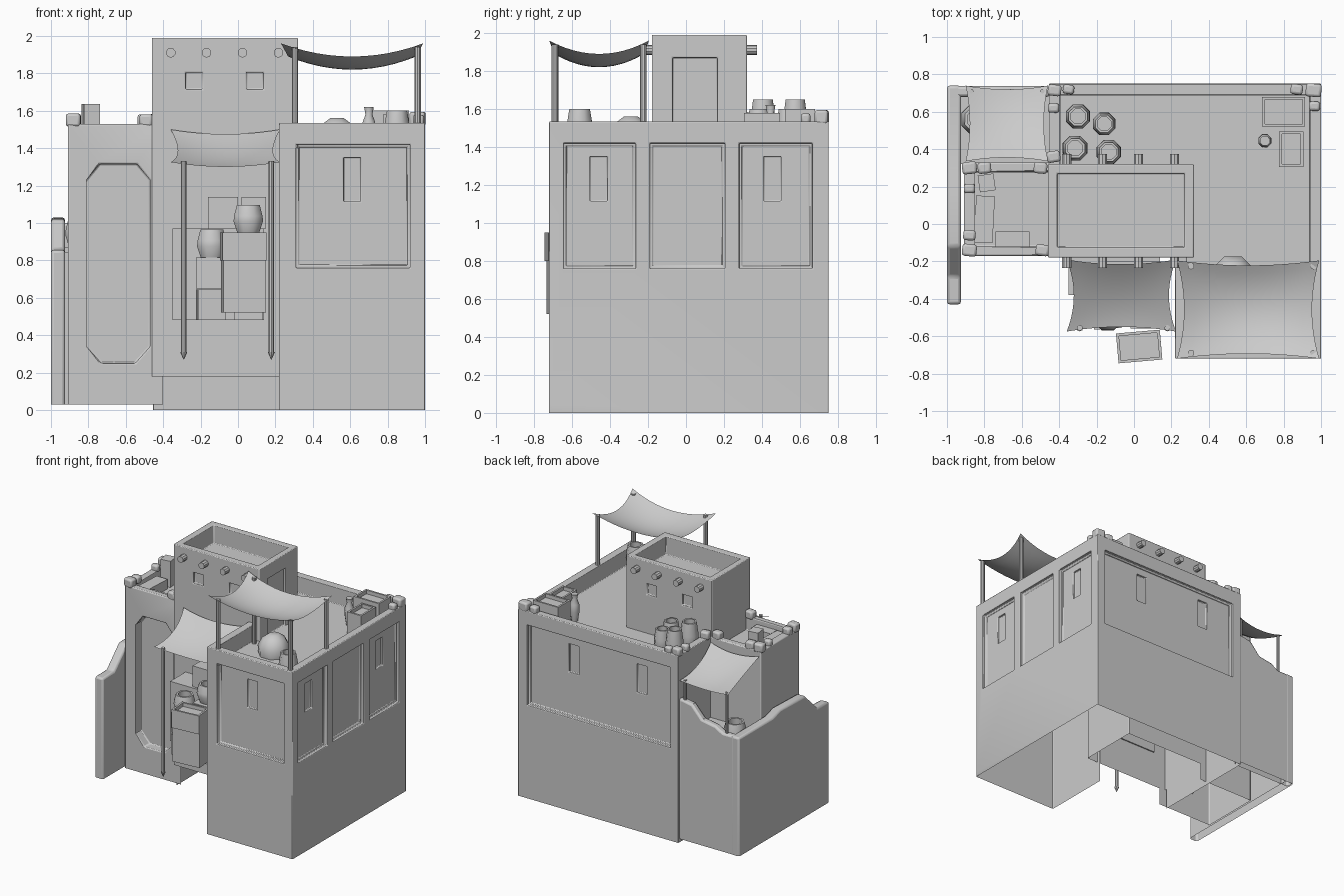
import bpy, bmesh, math, random
from mathutils import Vector, Matrix

if "Cube" in bpy.data.objects:
    bpy.data.objects.remove(bpy.data.objects["Cube"])

random.seed(4)
round_parts = []


def add(name, bm, rot=0, loc=(0, 0, 0)):
    bmesh.ops.recalc_face_normals(bm, faces=bm.faces)
    me = bpy.data.meshes.new(name)
    bm.to_mesh(me)
    bm.free()
    ob = bpy.data.objects.new(name, me)
    ob.location = loc
    ob.rotation_euler[2] = math.radians(rot)
    bpy.context.collection.objects.link(ob)
    return ob


def box(name, x0, x1, y0, y1, z0, z1, rot=0):
    bm = bmesh.new()
    bmesh.ops.create_cube(bm, size=1, matrix=Matrix.Diagonal((x1 - x0, y1 - y0, z1 - z0, 1)))
    return add(name, bm, rot, ((x0 + x1) / 2, (y0 + y1) / 2, (z0 + z1) / 2))


def prism(name, pts, vec):
    bm = bmesh.new()
    f = bm.faces.new([bm.verts.new(p) for p in pts])
    r = bmesh.ops.extrude_face_region(bm, geom=[f])
    bmesh.ops.translate(bm, vec=vec, verts=[v for v in r['geom'] if isinstance(v, bmesh.types.BMVert)])
    return add(name, bm)


def rod(name, a, b, r, n=10, tip=1.0):
    a, b = Vector(a), Vector(b)
    bm = bmesh.new()
    m = Matrix.Translation((a + b) / 2) @ (b - a).to_track_quat('Z', 'Y').to_matrix().to_4x4()
    bmesh.ops.create_cone(bm, cap_ends=True, segments=n, radius1=r, radius2=r * tip, depth=(b - a).length, matrix=m)
    return add(name, bm)


def lathe(name, x, y, z, prof, n=8):
    bm = bmesh.new()
    rings = [[bm.verts.new((r * math.cos(2 * math.pi * i / n + .39), r * math.sin(2 * math.pi * i / n + .39), h))
              for i in range(n)] for r, h in prof]
    for a, b in zip(rings, rings[1:]):
        for i in range(n):
            bm.faces.new((a[i], a[(i + 1) % n], b[(i + 1) % n], b[i]))
    bm.faces.new(rings[0])
    bm.faces.new(rings[-1])
    ob = add(name, bm, 0, (x, y, z))
    round_parts.append(ob)
    return ob


def pot(name, x, y, z, r, h):
    return lathe(name, x, y, z, [(r * .75, 0), (r, h * .4), (r * .97, h * .6), (r * .78, h), (r * .6, h), (r * .62, h * .7)])


def cut(ob, *cutters):
    bpy.context.view_layer.objects.active = ob
    for c in cutters:
        c.hide_render = True
        m = ob.modifiers.new('cut', 'BOOLEAN')
        m.operation, m.solver, m.object = 'DIFFERENCE', 'EXACT', c
        bpy.ops.object.modifier_apply(modifier=m.name)
        bpy.data.objects.remove(c)


def open_up(ob, also=lambda n, c: False):
    """Remove the underside (and any other matching face) so the walls are a hollow shell."""
    bm = bmesh.new()
    bm.from_mesh(ob.data)
    low = min(v.co.z for v in bm.verts)
    gone = [f for f in bm.faces if max(v.co.z for v in f.verts) < low + .002
            or also(f.normal, f.calc_center_median())]
    bmesh.ops.delete(bm, geom=gone, context='FACES')
    bm.to_mesh(ob.data)
    bm.free()


def soften(ob, w=.012):
    m = ob.modifiers.new('soft', 'BEVEL')
    m.width, m.segments, m.limit_method, m.angle_limit = w, 2, 'ANGLE', math.radians(40)


def cloth(name, x0, x1, y0, y1, zf, zb, sag, pinch=.1, n=12):
    bm = bmesh.new()
    bmesh.ops.create_grid(bm, x_segments=n, y_segments=n, size=1)
    for v in bm.verts:
        u, w = v.co.x, v.co.y
        v.co = ((x0 + x1) / 2 + (x1 - x0) / 2 * u * (1 - pinch * (1 - w * w)),
                (y0 + y1) / 2 + (y1 - y0) / 2 * w * (1 - pinch * (1 - u * u)),
                zf + (zb - zf) * (w + 1) / 2 - sag * (1 - (u * u + w * w) / 2))
    return add(name, bm)


def tray(name, x0, x1, y0, y1, z0, z1, rot=0):
    ob = box(name, x0, x1, y0, y1, z0, z1, rot)
    cut(ob, box('c', x0 + .015, x1 - .015, y0 + .015, y1 - .015, z1 - .03, z1 + .1, rot))
    return ob


# Main L-shaped house with a sunken roof
def ell(o, z):
    return [(1 - o, -.72 + o, z), (1 - o, .75 - o, z), (-.455 + o, .75 - o, z),
            (-.455 + o, -.15 + o, z), (.22 + o, -.15 + o, z), (.22 + o, -.72 + o, z)]


house = prism('house_walls', ell(0, 0), (0, 0, 1.535))
cut(house, prism('c', ell(.06, 1.4), (0, 0, .3)))


# Stepped wall panels and slit windows
def recess(axis, a, b, wall, s, z0, z1, d):
    lo, hi = sorted((wall - s * d, wall + s * .1))
    return box('c', a, b, lo, hi, z0, z1) if axis == 'y' else box('c', lo, hi, a, b, z0, z1)


for axis, wall, s, panels, slits in [
        ('y', -.72, -1, [(.31, .92)], [.61]),
        ('y', .75, 1, [(-.38, .92)], [-.1, .52]),
        ('x', 1, 1, [(-.645, -.265), (-.19, .205), (.28, .665)], [-.46, .455])]:
    for a, b in panels:
        cut(house, recess(axis, a, b, wall, s, .76, 1.42, .025),
            recess(axis, a + .014, b - .014, wall, s, .774, 1.406, .035))
    for c in slits:
        cut(house, recess(axis, c - .045, c + .045, wall, s, 1.115, 1.35, .055))
open_up(house, lambda n, c: n.y < -.9 and abs(c.y + .15) < .01)
soften(house)

# Roof tower with shallow windows and door, beam ends on both faces
tower = box('tower', -.46, .32, -.18, .32, .18, 1.99)
cut(tower, box('c', -.41, .27, -.125, .27, 1.84, 2.2), box('c', .3, .5, -.07, .165, 1.4, 1.87))
for x in (-.235, .09):
    for y in (-.18, .32):
        cut(tower, box('c', x - .045, x + .045, y - .02, y + .02, 1.715, 1.805))
open_up(tower)
soften(tower, .006)
for i in range(4):
    x = -.36 + i * .192
    for y0, y1 in ((-.235, -.15), (.29, .375)):
        rod('roof_beam_end', (x, y0, 1.91), (x, y1, 1.91), .026)

# Left annex with tall eight-sided doorway niche
annex = box('annex', -.91, -.4, -.17, .33, .03, 1.53)
cut(annex, box('c', -.85, -.3, -.12, .28, 1.42, 1.7))
door = [(-.81, .34), (-.73, .25), (-.55, .25), (-.47, .34), (-.47, 1.23), (-.54, 1.315), (-.74, 1.315), (-.81, 1.23)]
cut(annex, prism('c', [(x, -.3, z) for x, z in door], (0, .2, 0)))
open_up(annex, lambda n, c: n.x > .9 and c.x > -.41)
soften(annex, .008)

# Yard walls with stepped tops
side = [(-.43, .03), (.74, .03), (.74, 1.0), (.3, 1.0), (.2, 1.03), (-.12, 1.02), (-.28, .86), (-.43, .855)]
back = [(-.99, .03), (-.45, .03), (-.45, 1.18), (-.57, 1.16), (-.66, 1.06), (-.78, 1.04), (-.85, 1.0), (-.99, 1.0)]
for w in (prism('yard_wall_side', [(-1, y, z) for y, z in side], (.075, 0, 0)),
          prism('yard_wall_back', [(x, .68, z) for x, z in back], (0, .058, 0))):
    open_up(w)
    soften(w, .015)
box('yard_floor', -.93, -.45, .32, .69, .84, .87)
pot('yard_pot', -.84, .56, .87, .09, .16)

# Cloth shades and their posts
cloth('roof_shade', .23, .99, -.72, -.195, 1.96, 1.96, .14)
for x in (.305, .96):
    for y in (-.69, -.225):
        rod('roof_shade_post', (x, y, 1.4), (x, y, 1.94), .018)
cloth('stall_shade', -.36, .225, -.575, -.19, 1.325, 1.5, .05, .13)
for x in (-.29, .178):
    rod('stall_post', (x, -.555, .31), (x, -.555, 1.33), .015)
    rod('stall_post_tip', (x, -.555, .31), (x, -.555, .27), .019, 8, .1)
cloth('yard_shade', -.9, -.46, .335, .74, 1.49, 1.33, .05)
for x in (-.87, -.49):
    rod('yard_post', (x, .71, .95), (x, .71, 1.335), .012)

# Market stall goods
box('stall_counter', -.35, .14, -.38, -.17, .48, .97)
box('crate_low', -.22, -.07, -.56, -.4, .48, .645, 4)
box('crate_mid', -.22, -.08, -.55, -.4, .65, .815, -3)
pot('crate_pot', -.14, -.49, .815, .085, .15)
box('front_crate', -.085, .145, -.725, -.58, .52, .8, 5)
tray('front_tray', -.09, .145, -.735, -.575, .8, .95, 5)
box('crate_rear', -.02, .13, -.56, -.4, .48, .95)
pot('tall_pot', .055, -.47, .95, .085, .145)
box('counter_crate_left', -.16, 0, -.36, -.2, .97, 1.14)
box('counter_crate_right', .02, .15, -.34, -.2, .97, 1.14)

# Roof goods
for x, y, r, h in [(-.3, .575, .07, .25), (-.16, .535, .065, .2), (-.315, .405, .072, .25), (-.135, .385, .07, .2)]:
    pot('roof_pot', x, y, 1.4, r, h)
tray('roof_crate_wide', .685, .915, .52, .68, 1.4, 1.6)
tray('roof_crate_deep', .775, .905, .305, .495, 1.4, 1.58)
lathe('roof_jug', .7, .445, 1.4, [(.025, 0), (.038, .08), (.036, .14), (.02, .18), (.028, .22)])
pot('shade_pot', .85, -.56, 1.4, .075, .2)
lathe('roof_sack', .53, -.29, 1.4, [(.12, 0), (.125, .06), (.09, .125), (.04, .16)])

# Loose stones on the parapet corners
for x, y, z, s in [(.96, .715, 1.535, .07), (.87, .72, 1.535, .055), (.965, .63, 1.535, .05), (-.425, .715, 1.535, .06),
                   (-.35, .72, 1.535, .05), (-.43, .62, 1.535, .05), (-.43, .36, 1.535, .06),
                   (-.88, .3, 1.53, .065), (-.8, .3, 1.53, .06), (-.5, .3, 1.53, .06),
                   (-.88, .19, 1.53, .05), (-.88, -.06, 1.53, .055), (-.88, -.14, 1.53, .065), (-.49, -.14, 1.53, .06)]:
    st = box('stone', x - s * .6, x + s * .6, y - s * .5, y + s * .5, z - .015, z + s * .85, random.uniform(-10, 10))
    soften(st, .014)
box('annex_box', -.83, -.745, .175, .265, 1.42, 1.635, 8)
box('annex_slab', -.85, -.75, -.1, .15, 1.42, 1.5, -3)
box('annex_bench', -.74, -.56, -.12, -.04, 1.42, 1.49)

# Shading: pots stay round, everything else keeps its edges
for group, deg in ((bpy.data.objects[:], 35), (round_parts, 50)):
    bpy.ops.object.select_all(action='DESELECT')
    for ob in group:
        if deg == 50 or ob not in round_parts:
            ob.select_set(True)
            bpy.context.view_layer.objects.active = ob
    bpy.ops.object.shade_smooth_by_angle(angle=math.radians(deg))
